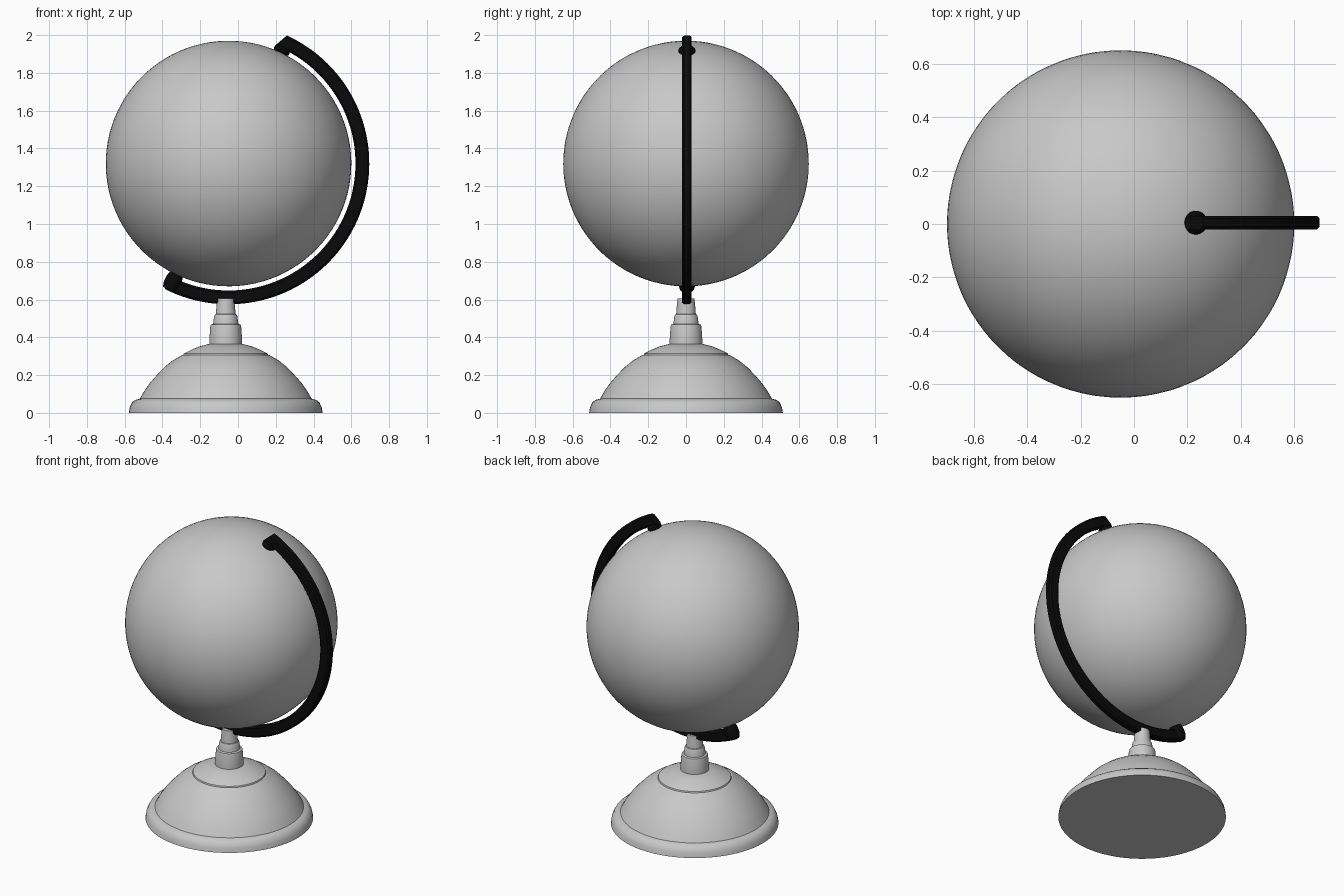
import bpy, bmesh, math
from mathutils import Matrix, Vector

if "Cube" in bpy.data.objects:
    bpy.data.objects.remove(bpy.data.objects["Cube"])

CENTRE = Vector((-0.05, 0, 1.32))
BASE_X = -0.065
AXIS = math.radians(64.8)      # globe axis, measured from +x in the xz plane


def material(name, v):
    m = bpy.data.materials.new(name)
    m.diffuse_color = (v, v, v, 1)
    m.use_nodes = True
    m.node_tree.nodes["Principled BSDF"].inputs["Base Color"].default_value = m.diffuse_color
    return m


GREY = material("light grey", 0.58)
BLACK = material("black", 0.003)


def finish(bm, name, mat, matrix=None, angle=30):
    bmesh.ops.recalc_face_normals(bm, faces=bm.faces)
    if matrix:
        bm.transform(matrix)
    me = bpy.data.meshes.new(name)
    bm.to_mesh(me)
    bm.free()
    me.materials.append(mat)
    ob = bpy.data.objects.new(name, me)
    bpy.context.collection.objects.link(ob)
    bpy.ops.object.select_all(action='DESELECT')
    ob.select_set(True)
    bpy.context.view_layer.objects.active = ob
    bpy.ops.object.shade_smooth_by_angle(angle=math.radians(angle))
    return ob


def bridge(bm, rings, caps=True):
    for a, b in zip(rings, rings[1:]):
        n = len(a)
        for i in range(n):
            bm.faces.new((a[i], a[(i + 1) % n], b[(i + 1) % n], b[i]))
    if caps:
        bm.faces.new(rings[0])
        bm.faces.new(rings[-1])


def lathe(name, profile, mat, matrix, n=64, angle=30):
    bm = bmesh.new()
    rings = [[bm.verts.new((r * math.cos(2 * math.pi * i / n),
                            r * math.sin(2 * math.pi * i / n), z))
              for i in range(n)] for r, z in profile]
    bridge(bm, rings)
    return finish(bm, name, mat, matrix, angle)


# globe, tilted along its axis
tilt = Matrix.Rotation(math.pi / 2 - AXIS, 4, 'Y')
bm = bmesh.new()
bmesh.ops.create_uvsphere(bm, u_segments=96, v_segments=48, radius=0.65)
finish(bm, "globe", GREY, Matrix.Translation(CENTRE) @ tilt)

# stand: rim, dome with raised cap
lathe("base", [(0.513, 0), (0.508, 0.03), (0.495, 0.057), (0.478, 0.069),
               (0.455, 0.075), (0.452, 0.08), (0.432, 0.115), (0.402, 0.158),
               (0.365, 0.2), (0.325, 0.242), (0.28, 0.278), (0.232, 0.306),
               (0.225, 0.306), (0.222, 0.314), (0.185, 0.333),
               (0.14, 0.352), (0.085, 0.366)],
      GREY, Matrix.Translation((BASE_X, 0, 0)))

# stepped stem
lathe("stem", [(0.087, 0.355), (0.087, 0.38), (0.082, 0.455), (0.079, 0.467),
               (0.067, 0.471), (0.066, 0.48), (0.061, 0.512), (0.057, 0.521),
               (0.052, 0.523), (0.051, 0.54), (0.045, 0.605)],
      GREY, Matrix.Translation((BASE_X, 0, 0)))

# curved arm: bevelled bar swept round the globe
section = [(0.672, -0.015), (0.682, -0.025), (0.735, -0.025), (0.745, -0.015),
           (0.745, 0.015), (0.735, 0.025), (0.682, 0.025), (0.672, 0.015)]
bm = bmesh.new()
rings = []
STEPS = 72
for s in range(STEPS + 1):
    ring = []
    for r, y in section:
        a = -117 + (65.5 + 117) * s / STEPS
        if s == STEPS:                      # slanted cut at the top end
            a += (0.745 - r) / 0.073 * 2.9
        a = math.radians(a)
        ring.append(bm.verts.new((r * math.cos(a), y + 0.005, r * math.sin(a))))
    rings.append(ring)
bridge(bm, rings)
finish(bm, "arm", BLACK, Matrix.Translation(CENTRE))

# pivot knobs at both poles
place = Matrix.Translation(CENTRE + Vector((0, 0.005, 0))) @ tilt
lathe("top_pivot", [(0.03, 0.643), (0.044, 0.655), (0.044, 0.668), (0.03, 0.682)],
      BLACK, place, 24)
lathe("bottom_pivot", [(0.036, -0.738), (0.044, -0.715), (0.044, -0.675), (0.036, -0.645)],
      BLACK, place, 24)
